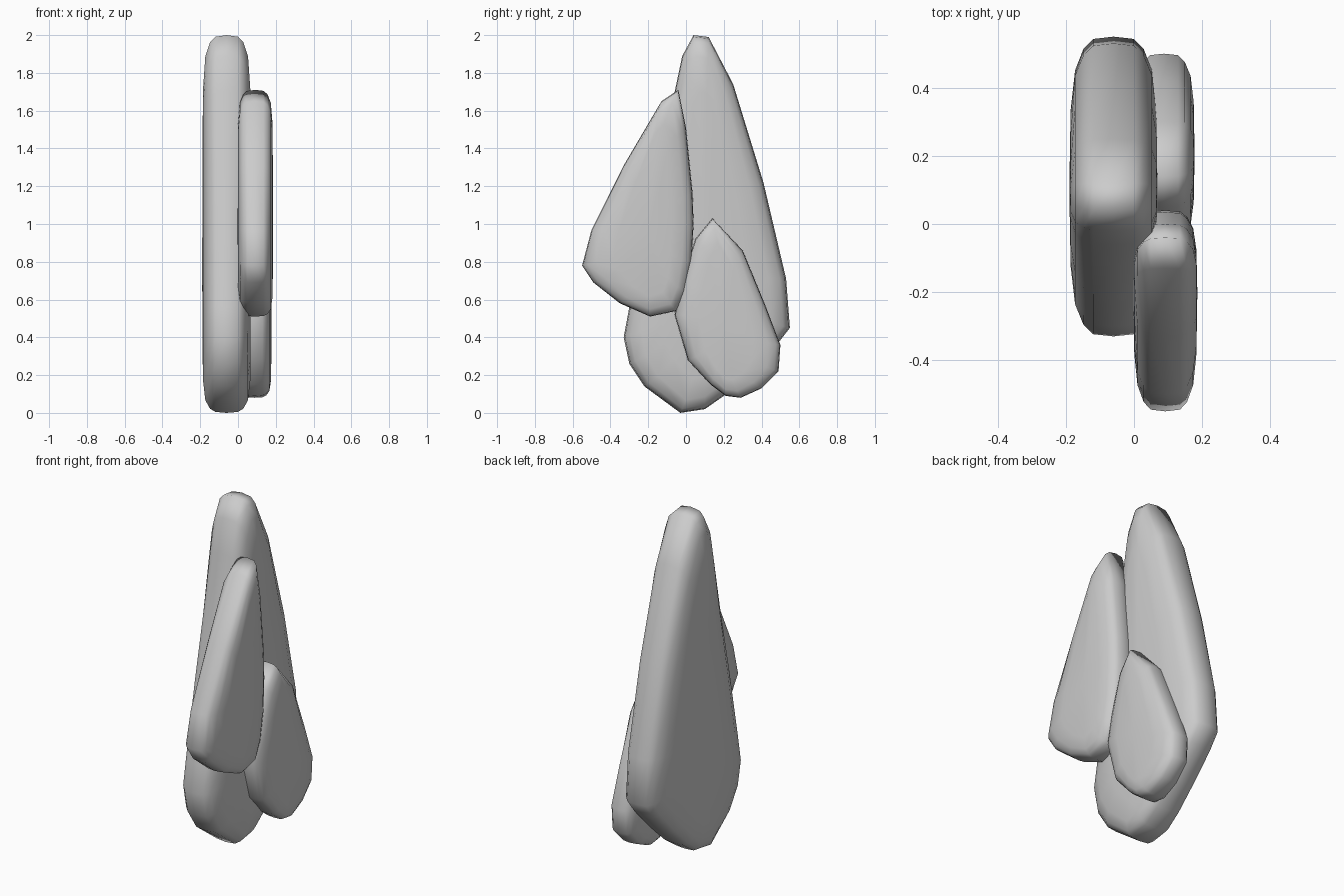
import bpy, bmesh


def petal(name, outline, centre, x_mid, half):
    """Pillow-shaped slab: outline in (y, z), rounded towards both x faces."""
    cy, cz = centre
    # (x fraction, y scale, z scale) of each ring from the rim to the face
    side = [(0.46, 0.985, 0.993), (0.68, 0.92, 0.97), (0.87, 0.78, 0.91), (0.97, 0.52, 0.76)]
    rings = [(-f, a, b) for f, a, b in reversed(side)] + [(0, 1, 1)] + side
    bm = bmesh.new()
    loops = [[bm.verts.new((x_mid + f * half, cy + (y - cy) * a, cz + (z - cz) * b))
              for y, z in outline] for f, a, b in rings]
    n = len(outline)
    for lo, hi in zip(loops, loops[1:]):
        for i in range(n):
            j = (i + 1) % n
            bm.faces.new((lo[i], lo[j], hi[j], hi[i]))
    # slightly domed faces
    for ring, x in ((loops[0], x_mid - half), (loops[-1], x_mid + half)):
        tip = bm.verts.new((x, cy, cz))
        for i in range(n):
            bm.faces.new((ring[i], ring[(i + 1) % n], tip))
    bmesh.ops.recalc_face_normals(bm, faces=bm.faces)
    for f in bm.faces:
        f.smooth = True
    mesh = bpy.data.meshes.new(name)
    bm.to_mesh(mesh)
    bm.free()
    ob = bpy.data.objects.new(name, mesh)
    bpy.context.collection.objects.link(ob)
    return ob


# tall rear petal
petal("large_petal", [
    (0.04, 2.0), (0.12, 1.99), (0.25, 1.74), (0.41, 1.22), (0.53, 0.71), (0.55, 0.45),
    (0.48, 0.36), (0.33, 0.21), (0.20, 0.09), (0.10, 0.02), (-0.03, 0.0), (-0.22, 0.14),
    (-0.30, 0.26), (-0.33, 0.40), (-0.30, 0.56), (-0.21, 1.0), (-0.12, 1.4),
    (-0.06, 1.70), (-0.02, 1.89)], (0.1, 0.75), -0.06, 0.13)

# middle petal
petal("middle_petal", [
    (-0.04, 1.71), (-0.13, 1.65), (-0.33, 1.31), (-0.50, 0.97), (-0.55, 0.78),
    (-0.49, 0.69), (-0.35, 0.58), (-0.19, 0.51), (-0.05, 0.54), (0.0, 0.64),
    (0.03, 0.80), (0.04, 1.0), (0.035, 1.16), (0.0, 1.51)], (-0.2, 0.95), 0.092, 0.094)

# small lower petal
petal("small_petal", [
    (0.14, 1.03), (0.30, 0.86), (0.42, 0.57), (0.50, 0.36), (0.49, 0.22), (0.40, 0.13),
    (0.29, 0.08), (0.21, 0.09), (0.13, 0.15), (0.01, 0.28), (-0.06, 0.52),
    (-0.02, 0.70), (0.05, 0.92)], (0.2, 0.48), 0.088, 0.09)
